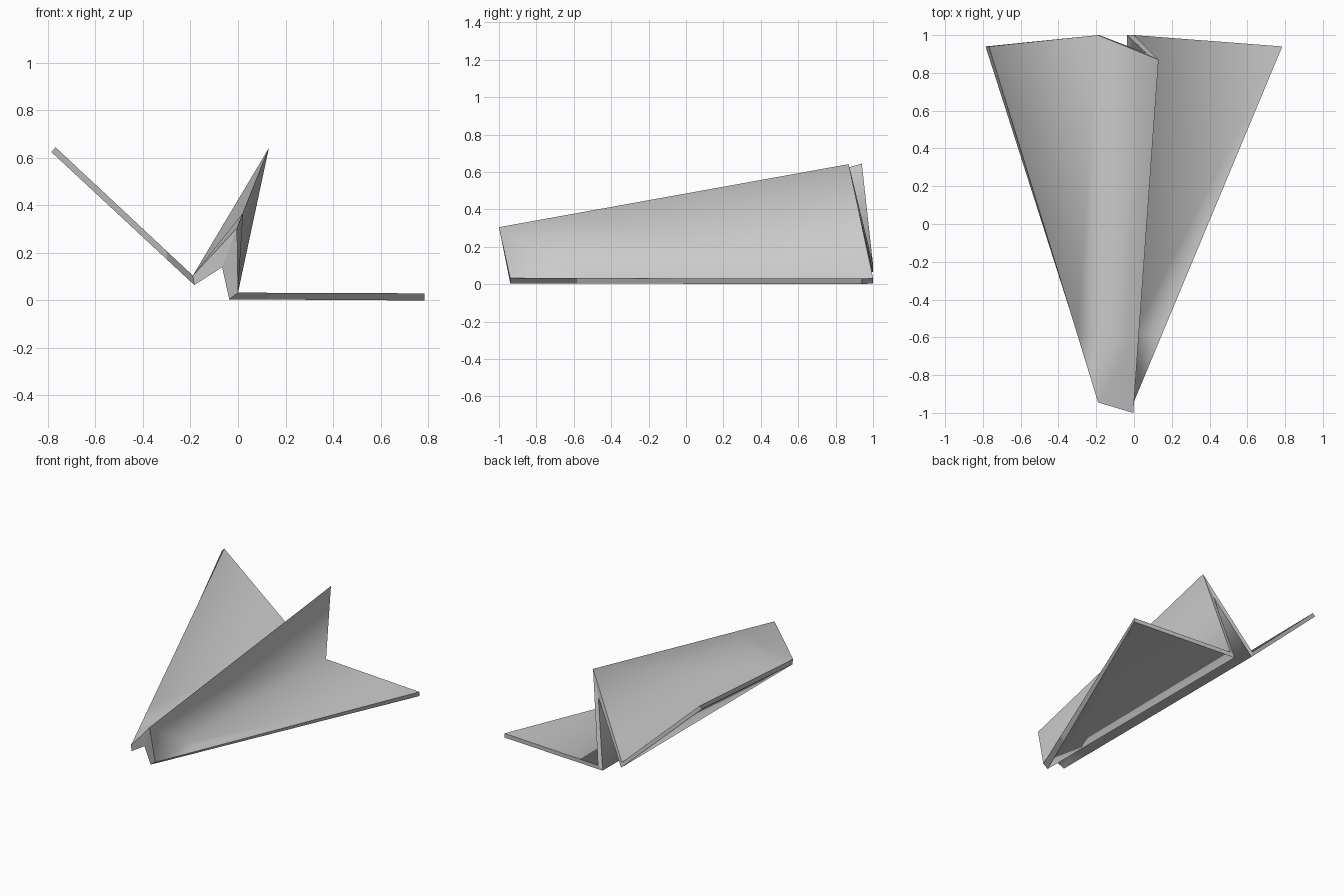
import bpy
import bmesh
from mathutils import Vector

default = bpy.data.objects.get("Cube")
if default:
    bpy.data.objects.remove(default, do_unlink=True)

# Paper material
paper = bpy.data.materials.new("grey_paper")
paper.use_nodes = True
grey = (0.6, 0.6, 0.6, 1)
paper.diffuse_color = grey
paper.node_tree.nodes["Principled BSDF"].inputs["Base Color"].default_value = grey

# Cross-sections: wing tip, fold, keel ridge, fold, wing tip.
# At the nose each wing narrows to its fold.
nose_left, nose_ridge, nose_right = (-.19, -.945, .105), (-.004, -1, .305), (0, -.94, .033)
nose_outer = [nose_left, nose_left, nose_ridge, nose_right, nose_right]
tail_outer = [(-.768, .94, .645), (-.19, 1, .105), (.13, .87, .642), (0, 1, .033), (.785, .94, .03)]
under_left, under_ridge, under_right = (-.184, -.945, .065), (-.067, -.967, .14), (-.037, -.94, .005)
nose_inner = [under_left, under_left, under_ridge, under_right, under_right]
tail_inner = [(-.786, .94, .625), (-.184, 1, .065), (.064, .905, .47), (-.037, 1, .005), (.785, .94, 0)]
stations = [0, .19, 1]


def sheet(bm, nose, tail):
    """Rows of vertices from nose to tail."""
    return [[bm.verts.new(Vector(a).lerp(Vector(b), t)) for a, b in zip(nose, tail)]
            for t in stations]


bm = bmesh.new()
outer = sheet(bm, nose_outer, tail_outer)
inner = sheet(bm, nose_inner, tail_inner)

# Upper and lower skins, smooth over the wing folds
for rows in (outer, inner):
    for near, far in zip(rows, rows[1:]):
        for i in range(len(near) - 1):
            face = bm.faces.new((near[i], near[i + 1], far[i + 1], far[i]))
            face.smooth = True

# Flat paper edge all round
def border(rows):
    left = [row[0] for row in rows[1:-1]]
    right = [row[-1] for row in rows[1:-1]]
    return rows[0] + right + rows[-1][::-1] + left[::-1]


top, bottom = border(outer), border(inner)
for i in range(len(top)):
    j = (i + 1) % len(top)
    bm.faces.new((top[i], top[j], bottom[j], bottom[i]))

bmesh.ops.remove_doubles(bm, verts=bm.verts, dist=.0001)
bmesh.ops.recalc_face_normals(bm, faces=bm.faces)

# Crisp keel ridge
for edge in bm.edges:
    if edge.is_manifold and edge.calc_face_angle() > 2.2:
        edge.smooth = False

mesh = bpy.data.meshes.new("folded_paper_plane")
bm.to_mesh(mesh)
bm.free()
mesh.materials.append(paper)
plane = bpy.data.objects.new("folded_paper_plane", mesh)
bpy.context.scene.collection.objects.link(plane)
